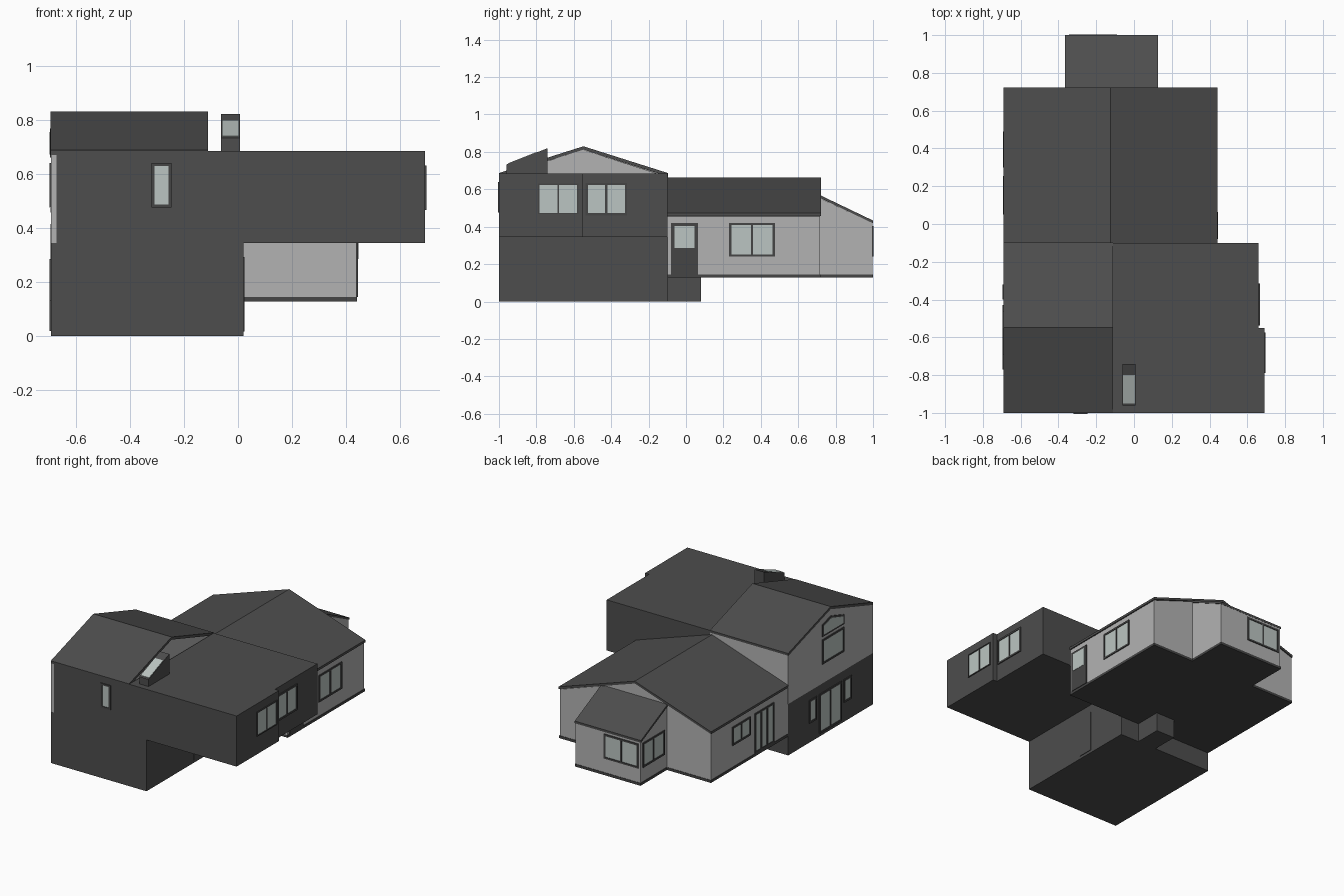
import bpy, bmesh

if "Cube" in bpy.data.objects:
    bpy.data.objects.remove(bpy.data.objects["Cube"])


def material(name, rgb):
    m = bpy.data.materials.new(name)
    m.diffuse_color = (*rgb, 1)
    m.use_nodes = True
    m.node_tree.nodes["Principled BSDF"].inputs["Base Color"].default_value = m.diffuse_color
    return m


DARK = material("dark_cladding", (0.075, 0.075, 0.075))
TRIM = material("dark_trim", (0.06, 0.06, 0.06))
LIGHT = material("light_render", (0.45, 0.45, 0.45))
GLASS = material("glass", (0.50, 0.56, 0.54))


def add_prism(bm, profile, axis, a, b):
    """Extrude a 2D profile along x, profile = (y, z), or along y, profile = (x, z)."""
    def place(p, t):
        return (t, p[0], p[1]) if axis == 'x' else (p[0], t, p[1])
    lo = [bm.verts.new(place(p, a)) for p in profile]
    hi = [bm.verts.new(place(p, b)) for p in profile]
    n = len(profile)
    bm.faces.new(lo)
    bm.faces.new(hi)
    for i in range(n):
        j = (i + 1) % n
        bm.faces.new((lo[i], lo[j], hi[j], hi[i]))


def finish(name, bm, mat):
    bmesh.ops.recalc_face_normals(bm, faces=bm.faces)
    me = bpy.data.meshes.new(name)
    bm.to_mesh(me)
    bm.free()
    me.materials.append(mat)
    ob = bpy.data.objects.new(name, me)
    bpy.context.collection.objects.link(ob)
    return ob


def prism(name, profile, axis, a, b, mat):
    bm = bmesh.new()
    add_prism(bm, profile, axis, a, b)
    return finish(name, bm, mat)


def rect(u0, u1, z0, z1):
    return [(u0, z0), (u1, z0), (u1, z1), (u0, z1)]


def box(name, x0, x1, y0, y1, z0, z1, mat):
    return prism(name, rect(x0, x1, z0, z1), 'y', y0, y1, mat)


def gable_roof(name, axis, a, b, lo, hi, eave, ridge, t, mat):
    mid = (lo + hi) / 2
    prism(name, [(lo, eave), (mid, ridge), (hi, eave),
                 (hi, eave - t), (mid, ridge - t), (lo, eave - t)], axis, a, b, mat)


def window(name, axis, wall, out, u0, u1, z0, z1, panes=1, f=0.012):
    """Frame bars with glass on a wall plane; axis is the wall normal, out its sign."""
    front, back = wall + out * 0.006, wall - out * 0.01
    bm = bmesh.new()
    add_prism(bm, rect(u0, u1, z0, z0 + f), axis, back, front)
    add_prism(bm, rect(u0, u1, z1 - f, z1), axis, back, front)
    step = (u1 - u0 - f) / panes
    for i in range(panes + 1):
        u = u0 + i * step
        add_prism(bm, rect(u, u + f, z0 + f, z1 - f), axis, back, front)
    finish(name + "_frame", bm, TRIM)
    prism(name + "_glass", rect(u0 + f / 2, u1 - f / 2, z0 + f / 2, z1 - f / 2),
          axis, back, wall + out * 0.002, GLASS)


# Lower storey of the front block with its step at the back
box("lower_storey", -0.69, 0.02, -1, -0.1, 0, 0.345, DARK)
box("rear_step", -0.26, -0.12, -0.1, 0.08, 0, 0.13, DARK)

# Upper storey of the front block, slightly wider at the front
for name, xr, y0, y1 in (("upper_storey_front", 0.69, -1, -0.55),
                         ("upper_storey_rear", 0.66, -0.55, -0.1)):
    prism(name, [(-0.67, 0.345), (xr, 0.345), (xr, 0.685),
                 (-0.11, 0.685), (-0.11, 0.67), (-0.67, 0.67)], 'y', y0, y1, DARK)
prism("left_gable_wall", [(-1, 0.345), (-0.1, 0.345), (-0.1, 0.67), (-0.55, 0.812),
                          (-1, 0.67)], 'x', -0.69, -0.67, LIGHT)
prism("right_gable_wall", [(-0.99, 0.67), (-0.11, 0.67), (-0.55, 0.812)],
      'x', -0.135, -0.118, LIGHT)
box("rear_light_wall", -0.69, -0.11, -0.1, -0.097, 0.345, 0.672, LIGHT)
gable_roof("front_roof", 'x', -0.692, -0.11, -1, -0.097, 0.687, 0.83, 0.018, DARK)

# Wedge skylight on the flat roof
prism("skylight_box", [(-0.96, 0.68), (-0.74, 0.68), (-0.74, 0.82), (-0.96, 0.733)],
      'x', -0.062, 0.007, DARK)
prism("skylight_glass", [(-0.95, 0.735), (-0.80, 0.794), (-0.80, 0.799), (-0.95, 0.74)],
      'x', -0.059, 0.004, GLASS)

# Rear block: plinth, walls and gable roof
box("rear_plinth", -0.69, 0.44, -0.1, 0.72, 0.128, 0.145, TRIM)
prism("rear_walls", [(-0.687, 0.145), (0.437, 0.145), (0.437, 0.455), (-0.125, 0.645),
                     (-0.687, 0.455)], 'y', -0.1, 0.717, LIGHT)
gable_roof("rear_roof", 'y', -0.1, 0.722, -0.692, 0.442, 0.473, 0.662, 0.016, DARK)

# Small wing with a lean-to roof
box("wing_plinth", -0.362, 0.127, 0.7, 1, 0.128, 0.145, TRIM)
prism("wing_walls", [(0.71, 0.145), (0.997, 0.145), (0.997, 0.42), (0.71, 0.556)],
      'x', -0.359, 0.124, LIGHT)
prism("wing_roof", [(0.71, 0.572), (1, 0.433), (1, 0.418), (0.71, 0.557)],
      'x', -0.365, 0.128, DARK)

# Windows
window("front_window", 'y', -1, 1 * -1, -0.32, -0.245, 0.475, 0.64)
window("right_window_front", 'x', 0.69, 1, -0.79, -0.575, 0.467, 0.63, 2, 0.007)
window("right_window_rear", 'x', 0.66, 1, -0.537, -0.315, 0.46, 0.635, 2)
window("rear_right_window", 'x', 0.437, 1, 0.23, 0.475, 0.24, 0.42, 2)
window("rear_left_window", 'x', -0.687, -1, 0.30, 0.49, 0.29, 0.415, 2)
window("wing_rear_window", 'y', 0.997, 1, -0.345, -0.09, 0.24, 0.405, 2)
window("wing_left_window", 'x', -0.359, -1, 0.745, 0.975, 0.24, 0.405, 2)
window("gable_window", 'x', -0.69, -1, -0.69, -0.46, 0.475, 0.64)
window("left_side_light_rear", 'x', -0.69, -1, -0.40, -0.32, 0.13, 0.285)
window("left_side_light_front", 'x', -0.69, -1, -0.77, -0.69, 0.13, 0.285)

# Clerestory pane following the gable
prism("clerestory_frame", [(-0.69, 0.66), (-0.46, 0.66), (-0.46, 0.74), (-0.55, 0.768),
                           (-0.69, 0.724)], 'x', -0.695, -0.68, TRIM)
prism("clerestory_glass", [(-0.678, 0.672), (-0.472, 0.672), (-0.472, 0.732),
                           (-0.55, 0.755), (-0.678, 0.716)], 'x', -0.697, -0.68, GLASS)

# Doors
window("left_lower_door", 'x', -0.69, -1, -0.665, -0.43, 0.02, 0.285, 2)
window("left_upper_door", 'x', -0.687, -1, 0.05, 0.255, 0.147, 0.415, 3)
box("lower_right_door", 0.01, 0.024, -0.5, -0.395, 0.018, 0.292, DARK)
box("rear_right_door", 0.43, 0.444, -0.08, 0.063, 0.145, 0.42, TRIM)
box("rear_right_door_glass", 0.43, 0.446, -0.062, 0.045, 0.285, 0.405, GLASS)
